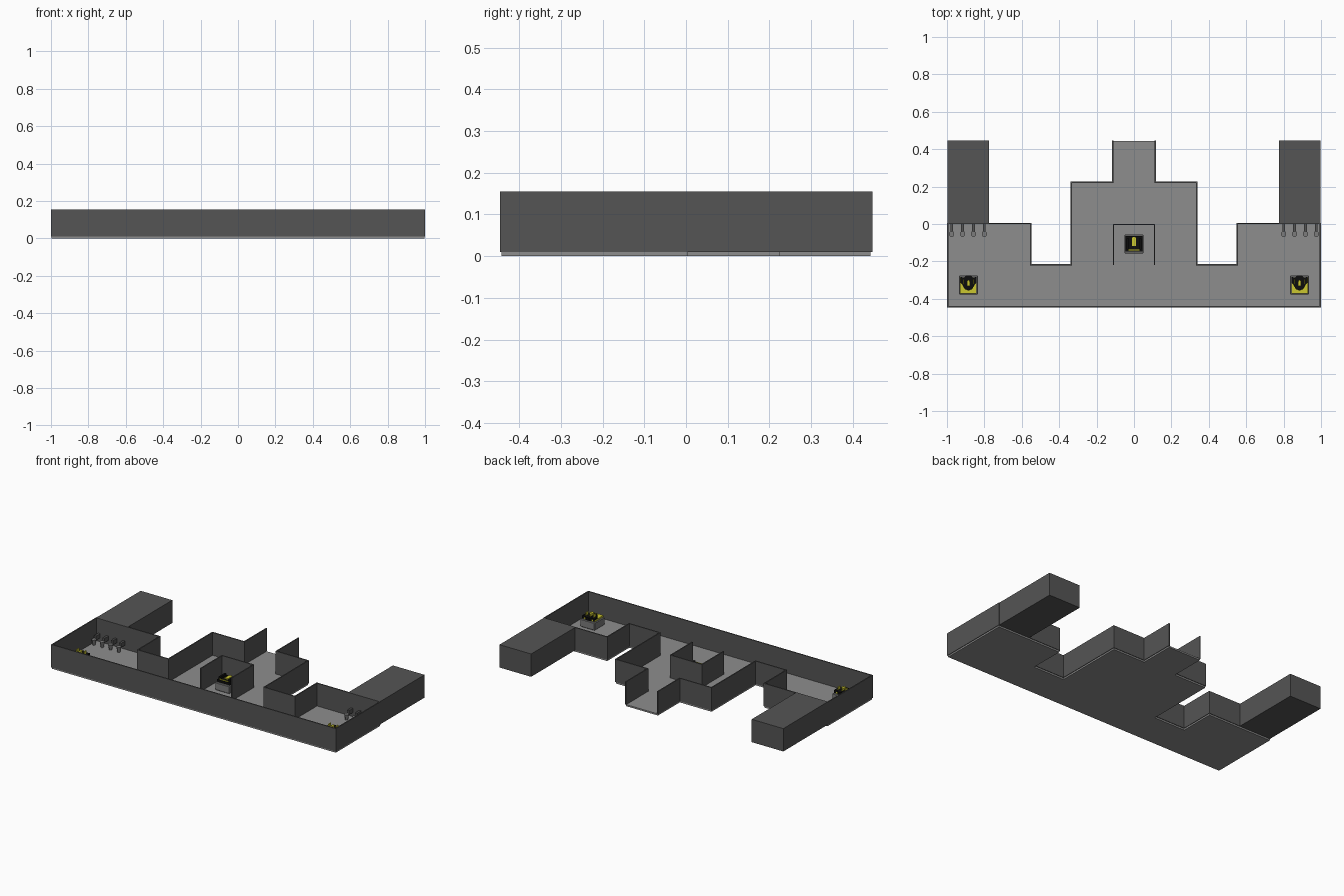
import bpy, bmesh, math

if "Cube" in bpy.data.objects:
    bpy.data.objects.remove(bpy.data.objects["Cube"], do_unlink=True)


def material(name, rgb):
    m = bpy.data.materials.new(name)
    m.use_nodes = True
    m.diffuse_color = (*rgb, 1)
    m.node_tree.nodes["Principled BSDF"].inputs["Base Color"].default_value = (*rgb, 1)
    return m


WALL = material("dark grey", (0.09, 0.09, 0.09))
FLOOR = material("light grey", (0.27, 0.27, 0.27))
STONE = material("mid grey", (0.2, 0.2, 0.2))
BLACK = material("black", (0.004, 0.004, 0.004))
YELLOW = material("yellow", (0.6, 0.57, 0.03))


def finish(name, bm, mat):
    bmesh.ops.recalc_face_normals(bm, faces=bm.faces[:])
    mesh = bpy.data.meshes.new(name)
    bm.to_mesh(mesh)
    bm.free()
    mesh.materials.append(mat)
    ob = bpy.data.objects.new(name, mesh)
    bpy.context.collection.objects.link(ob)
    return ob


def box(name, lo, hi, mat):
    bm = bmesh.new()
    bmesh.ops.create_cube(bm, size=1)
    for v in bm.verts:
        v.co = [lo[i] if v.co[i] < 0 else hi[i] for i in range(3)]
    return finish(name, bm, mat)


def prism(name, outline, z0, z1, mat, at=(0, 0)):
    """Extrude a flat outline upward from z0 to z1."""
    bm = bmesh.new()
    face = bm.faces.new([bm.verts.new((x + at[0], y + at[1], z0)) for x, y in outline])
    ext = bmesh.ops.extrude_face_region(bm, geom=[face])
    for v in ext["geom"]:
        if isinstance(v, bmesh.types.BMVert):
            v.co.z = z1
    return finish(name, bm, mat)


Z0, Z1, T = 0.01, 0.155, 0.0035   # wall base, wall top, half thickness


def wall(name, a, b):
    box(name, (min(a[0], b[0]) - T, min(a[1], b[1]) - T, Z0),
        (max(a[0], b[0]) + T, max(a[1], b[1]) + T, Z1), WALL)


# Floor slab with stepped back edge
half = [(0.9965, -0.442), (0.9965, 0.003), (0.552, 0.003), (0.552, -0.218),
        (0.336, -0.218), (0.336, 0.224), (0.113, 0.224), (0.113, 0.443)]
prism("floor", half + [(-x, y) for x, y in reversed(half)], 0, Z0, FLOOR)

# Perimeter walls, the neck is left open at the back
wall("front_wall", (-0.9965, -0.443), (0.9965, -0.443))
for side, s in (("left", 1), ("right", -1)):
    for i in range(len(half) - 1):
        a, b = half[i], half[i + 1]
        wall(f"{side}_wall_{i + 1}", (s * a[0], a[1]), (s * b[0], b[1]))

# Central alcove, open toward the front
wall("alcove_back", (-0.11, -0.003), (0.11, -0.003))
for side, s in (("left", 1), ("right", -1)):
    wall(f"alcove_{side}", (s * 0.11, -0.217), (s * 0.11, -0.003))

# Pedestal with a bevelled top edge
def pedestal(name, x, y):
    ob = box(name, (x - 0.051, y - 0.051, Z0), (x + 0.051, y + 0.051, 0.06), STONE)
    bev = ob.modifiers.new("bevel", "BEVEL")
    bev.width, bev.segments = 0.004, 1


ARCH = [(-0.012, -0.024), (0.012, -0.024), (0.012, 0.012), (0.006, 0.024),
        (-0.006, 0.024), (-0.012, 0.012)]
SHIELD = [(0, -0.03), (0.02, -0.022), (0.033, 0.002), (0.043, 0.012), (0.043, 0.044),
          (0.024, 0.038), (0.012, 0.05), (-0.012, 0.05), (-0.024, 0.038),
          (-0.043, 0.044), (-0.043, 0.012), (-0.033, 0.002), (-0.02, -0.022)]

# Centre display: black block with a yellow arch and strip
CY = -0.107
pedestal("centre_pedestal", 0, CY)
box("centre_block", (-0.045, CY - 0.04, 0.06), (0.045, CY + 0.042, 0.075), BLACK)
prism("centre_arch", ARCH, 0.075, 0.082, YELLOW, (0, CY + 0.014))
box("centre_strip", (-0.03, CY - 0.036, 0.075), (0.03, CY - 0.03, 0.08), YELLOW)
for s in (1, -1):
    box("centre_ridge", (s * 0.034 - 0.006, CY - 0.03, 0.075),
        (s * 0.034 + 0.006, CY + 0.03, 0.09), BLACK)

# One side of the model: block, display and wall fixtures
for side, s in (("left", 1), ("right", -1)):
    xs = sorted((s * 0.775, s * 0.997))
    box(f"{side}_block", (xs[0], 0.002, Z0), (xs[1], 0.4475, Z1), WALL)

    px, py = s * 0.885, -0.326
    pedestal(f"{side}_pedestal", px, py)
    box(f"{side}_display_base", (px - 0.044, py - 0.046, 0.06),
        (px + 0.044, py + 0.04, 0.07), YELLOW)
    prism(f"{side}_display_shield", SHIELD, 0.062, 0.08, BLACK, (px, py))
    prism(f"{side}_display_arch", [(x * 0.6, y * 0.7) for x, y in ARCH],
          0.08, 0.095, YELLOW, (px, py + 0.01))
    for k in (1, -1):
        box(f"{side}_display_fin", (px + k * 0.026 - 0.003, py + 0.006, 0.08),
            (px + k * 0.026 + 0.003, py + 0.03, 0.098), YELLOW)

    # Row of four wall fixtures: bracket, bowl and foot
    for i in range(4):
        fx = s * (0.975 - 0.0583 * i)
        box(f"{side}_fixture_bracket_{i + 1}", (fx - 0.007, -0.04, 0.035),
            (fx + 0.007, 0, 0.062), WALL)
        bm = bmesh.new()
        bmesh.ops.create_cone(bm, cap_ends=True, segments=12, radius1=0.008,
                              radius2=0.014, depth=0.035)
        for v in bm.verts:
            v.co = (v.co.x + fx, v.co.y * 1.2 - 0.053, v.co.z + 0.0275)
        finish(f"{side}_fixture_bowl_{i + 1}", bm, STONE)
